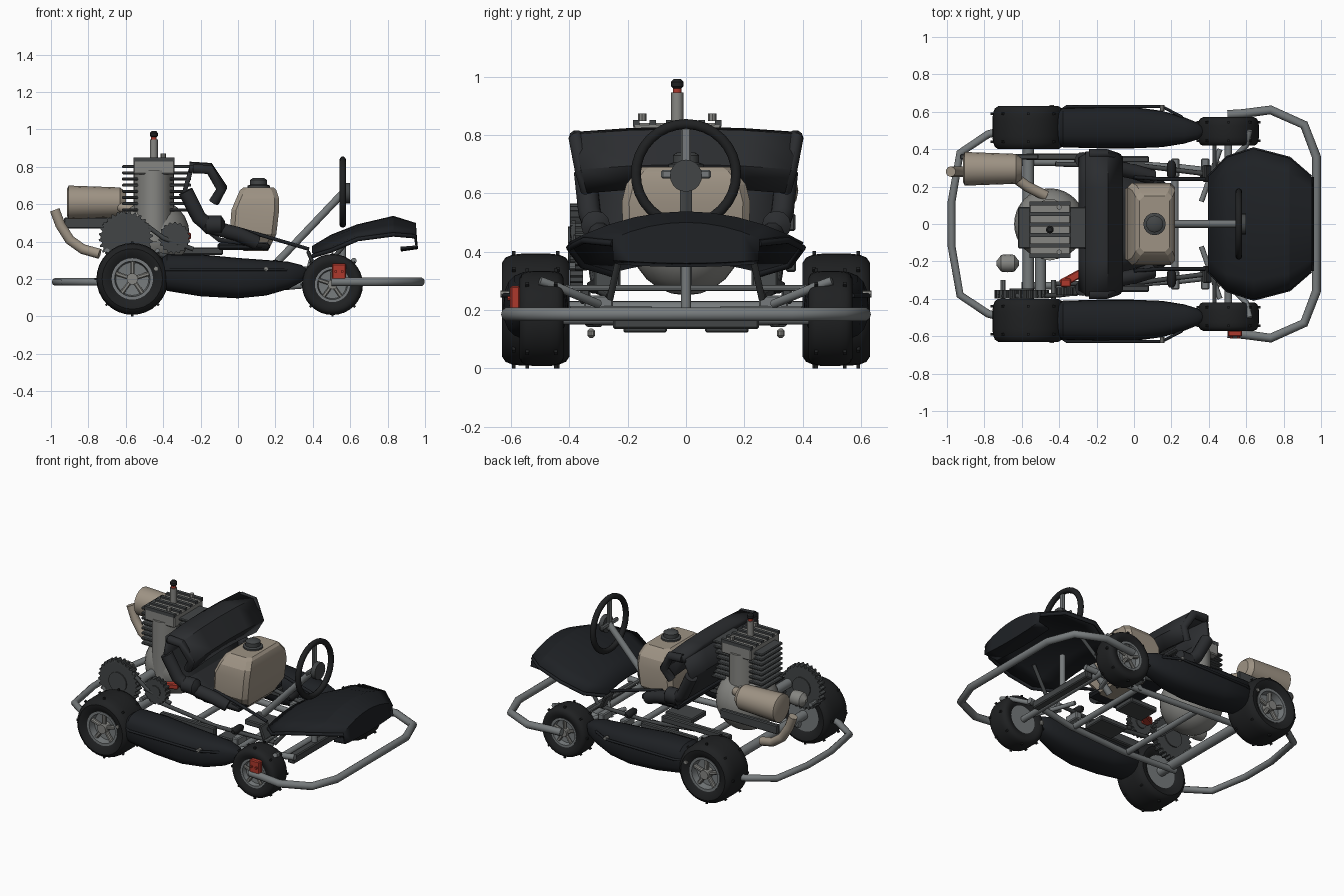
import bpy, bmesh
from math import pi, sin, cos, radians
from mathutils import Vector, Matrix

if "Cube" in bpy.data.objects:
    bpy.data.objects.remove(bpy.data.objects["Cube"])

def mat(name, r, g, b):
    m = bpy.data.materials.new(name)
    m.diffuse_color = (r, g, b, 1)
    m.use_nodes = True
    m.node_tree.nodes["Principled BSDF"].inputs["Base Color"].default_value = m.diffuse_color
    return m

RUBBER = mat("rubber", .014, .015, .016)
BLACK = mat("black_panel", .013, .015, .018)
PAD = mat("seat_charcoal", .024, .026, .029)
DARK = mat("dark_metal", .055, .06, .062)
STEEL = mat("steel", .18, .195, .2)
CAST = mat("cast_grey", .24, .24, .225)
BEIGE = mat("beige", .34, .29, .23)
RED = mat("red", .42, .04, .025)

def finish(name, bm, m, smooth=35):
    bmesh.ops.recalc_face_normals(bm, faces=bm.faces)
    me = bpy.data.meshes.new(name)
    bm.to_mesh(me); bm.free()
    ob = bpy.data.objects.new(name, me)
    bpy.context.collection.objects.link(ob)
    me.materials.append(m)
    if smooth:
        bpy.ops.object.select_all(action='DESELECT')
        ob.select_set(True)
        bpy.context.view_layer.objects.active = ob
        bpy.ops.object.shade_smooth_by_angle(angle=radians(smooth))
    return ob

def loft(name, rings, m, closed=True, caps=True, thick=0, loop=False, smooth=35):
    bm = bmesh.new()
    vs = [[bm.verts.new(p) for p in r] for r in rings]
    n = len(rings[0])
    for a, b in list(zip(vs, vs[1:])) + ([(vs[-1], vs[0])] if loop else []):
        for i in range(n if closed else n - 1):
            j = (i + 1) % n
            bm.faces.new((a[i], a[j], b[j], b[i]))
    if closed and caps and not loop:
        bm.faces.new(vs[0]); bm.faces.new(vs[-1])
    ob = finish(name, bm, m, smooth)
    if thick:
        s = ob.modifiers.new("thickness", 'SOLIDIFY')
        s.thickness, s.offset = thick, 0
    return ob

def lathe(name, prof, c, axis, m, n=24, loop=False):
    rings = []
    for r, h in prof:
        ring = []
        for i in range(n):
            u, v = r * cos(2 * pi * i / n), r * sin(2 * pi * i / n)
            p = {'x': (h, u, v), 'y': (u, h, v), 'z': (u, v, h)}[axis]
            ring.append(Vector(c) + Vector(p))
        rings.append(ring)
    return loft(name, rings, m, loop=loop)

def cyl(name, c, axis, r, h, m, n=20):
    return lathe(name, [(r, -h / 2), (r, h / 2)], c, axis, m, n)

def box(name, c, size, m, ry=0, rz=0, bev=.006):
    bm = bmesh.new()
    bmesh.ops.create_cube(bm, size=1, matrix=Matrix.Translation(c) @ Matrix.Rotation(rz, 4, 'Z')
                          @ Matrix.Rotation(ry, 4, 'Y') @ Matrix.Diagonal((*size, 1)))
    if bev:
        bmesh.ops.bevel(bm, geom=bm.edges[:], offset=min(bev, min(size) * .3), segments=1, affect='EDGES')
    return finish(name, bm, m, 0)

def tube(name, pts, r, m, cyclic=False):
    cu = bpy.data.curves.new(name, 'CURVE')
    cu.dimensions = '3D'
    cu.bevel_depth, cu.bevel_resolution, cu.use_fill_caps = r, 3, True
    sp = cu.splines.new('POLY')
    sp.points.add(len(pts) - 1)
    for q, p in zip(sp.points, pts):
        q.co = (*p, 1)
    sp.use_cyclic_u = cyclic
    tmp = bpy.data.objects.new(name, cu)
    bpy.context.collection.objects.link(tmp)
    bpy.context.view_layer.update()
    bm = bmesh.new()
    bm.from_mesh(tmp.to_mesh())
    bpy.data.objects.remove(tmp)
    return finish(name, bm, m, 50)

# wheels: tyre, rim, spokes, hub, tread studs
def wheel(name, x, y, z, R, hw, s):
    k = R * .56
    half = [(k, hw * .8), (R * .72, hw * .98), (R * .84, hw), (R * .93, hw * .9), (R * .98, hw * .7), (R, hw * .4), (R, 0)]
    lathe(name + "_tyre", half + [(r, -h) for r, h in half[-2::-1]], (x, y, z), 'y', RUBBER, 32, loop=True)
    f = s * hw
    lathe(name + "_rim", [(k, -f * .8), (k * 1.03, f * .85), (k * .88, f * .85), (k * .82, f * .45), (.03, f * .4)],
          (x, y, z), 'y', STEEL, 32)
    cyl(name + "_hub", (x, y + f * .65, z), 'y', k * .28, hw * .55, CAST)
    for i in range(5):
        a = i * 2 * pi / 5 + .3
        box(name + "_spoke", (x + cos(a) * k * .55, y + f * .65, z + sin(a) * k * .55), (k * .75, hw * .22, k * .22), CAST, ry=-a)
    for i in range(8):
        a = i * pi / 4 + pi / 2
        for t in (-.65, .65):
            box(name + "_stud", (x + cos(a) * R, y + t * hw, z + sin(a) * R), (z * 2 - R * 2, .012, .012), RUBBER, ry=-a, bev=0)

for s in (1, -1):
    side = "left" if s > 0 else "right"
    wheel("rear_wheel_" + side, -.565, s * .515, .201, .192, .115, s)
    wheel("front_wheel_" + side, .505, s * .495, .171, .163, .076, s)

    # side pod and outer nerf bar
    secs = [(-.41, .515, .085, .235, .075), (-.38, .515, .105, .235, .098), (-.2, .515, .11, .22, .112), (0, .515, .11, .205, .108),
            (.15, .508, .097, .207, .095), (.27, .5, .07, .22, .073), (.34, .497, .045, .23, .045), (.37, .495, .015, .235, .015)]
    def q(v): return abs(v) ** .75 * (1 if v >= 0 else -1)
    loft("side_pod_" + side, [[(x, s * (y + hy * q(cos(i * pi / 10))), z + hz * q(sin(i * pi / 10))) for i in range(20)]
                              for x, y, hy, z, hz in secs], BLACK)
    tube("nerf_bar_" + side, [(-.4, s * .6, .25), (-.36, s * .628, .25), (.15, s * .628, .25), (.26, s * .57, .25)], .008, BLACK)
    for x in (-.44, .15):
        cyl("pod_bolt_" + side, (x, s * .62, .255), 'y', .012, .03, CAST, 8)

    # chassis rail, seat mounts, brackets
    tube("chassis_rail_" + side, [(-.6, s * .33, .18), (-.2, s * .33, .16), (.25, s * .3, .16), (.6, s * .26, .19)], .02, STEEL)
    tube("upper_rail_" + side, [(-.42, s * .32, .33), (.05, s * .31, .27), (.45, s * .26, .25)], .013, DARK)
    box("rail_block_" + side, (-.12, s * .345, .25), (.4, .035, .06), DARK)
    for x in (.22, .38):
        box("clamp_" + side, (x, s * .3, .225), (.045, .1, .05), STEEL)
    box("floor_box_" + side, (.1, s * .14, .14), (.2, .15, .035), DARK)
    tube("steering_arm_" + side, [(.36, s * .12, .2), (.46, s * .4, .2)], .014, STEEL)
    tube("fairing_strut_" + side, [(.45, s * .26, .24), (.6, s * .22, .42)], .012, DARK)
    tube("axle_strut_" + side, [(.48, s * .3, .22), (.6, s * .42, .27), (.62, s * .5, .3)], .015, STEEL)
    box("pedal_" + side, (.39, s * .27, .31), (.02, .09, .09), DARK, ry=-.4)
    tube("pedal_arm_" + side, [(.39, s * .26, .31), (.36, s * .26, .2)], .01, STEEL)
    tube("control_rod_" + side, [(.0, s * .25, .47), (.14, s * .24, .43), (.38, s * .24, .36)], .01, BLACK)
    lathe("foot_peg_" + side, [(.012, -.05), (.024, -.03), (.024, .03), (.012, .05)], (.2, s * .29, .28), 'y', RUBBER, 12)
    lathe("lower_bolt_" + side, [(.005, -.016), (.014, -.008), (.014, .008), (.005, .016)], (.45, s * .325, .12), 'z', CAST, 10)

    # seat bolsters
    tube("back_bolster_" + side, [(-.24, s * .375, .79), (-.15, s * .375, .785), (-.09, s * .355, .68), (-.13, s * .335, .61)], .027, PAD)
    tube("seat_bolster_" + side, [(-.28, s * .345, .67), (-.21, s * .33, .53), (-.15, s * .31, .48), (0, s * .28, .44), (.1, s * .25, .395)], .04, PAD)
    lathe("bolster_end_" + side, [(.02, -.06), (.05, -.03), (.05, .05), (.02, .07)], (-.14, s * .31, .49), 'x', PAD, 12)

# bumpers
tube("front_bumper", [(.5, -.585, .185), (.58, -.59, .185), (.73, -.61, .185), (.91, -.53, .185), (.975, -.36, .185),
                      (.975, .36, .185), (.91, .53, .185), (.73, .61, .185), (.58, .59, .185), (.5, .585, .185)], .024, STEEL)
tube("rear_bumper", [(-.7, -.5, .185), (-.78, -.48, .185), (-.93, -.38, .185), (-.975, -.12, .185),
                     (-.975, .12, .185), (-.93, .38, .185), (-.78, .48, .185), (-.7, .5, .185)], .021, STEEL)

# axles and cross members
cyl("rear_axle", (-.565, 0, .2), 'y', .03, .9, STEEL)
cyl("front_axle", (.505, 0, .17), 'y', .02, .86, STEEL)
cyl("tie_rod", (.43, 0, .275), 'y', .011, .9, STEEL, 10)
for x in (-.22, .22):
    cyl("cross_member", (x, 0, .165), 'y', .019, .64, STEEL)
box("front_beam", (.56, 0, .16), (.05, .5, .05), DARK)
tube("front_post", [(.56, 0, .17), (.56, 0, .4)], .018, STEEL)

# front fairing: arched sheet with turned-down front lip
nose = [(.40, .25, .37, .335), (.50, .355, .43, .365), (.64, .40, .485, .425), (.83, .35, .53, .45),
        (.945, .25, .495, .44), (.955, .25, .365, .375), (.87, .24, .355, .365)]
loft("front_fairing", [[(x, w * t, zc + (ze - zc) * abs(t) ** 2) for t in (-1, -.75, -.5, -.25, 0, .25, .5, .75, 1)]
                       for x, w, zc, ze in nose], BLACK, closed=False, thick=.016, smooth=20)
for s in (1, -1):
    tube("fairing_edge", [(x, s * w, ze - .012) for x, w, zc, ze in nose[:5]], .011, BLACK)

# steering
tube("steering_wheel", [(.56, .172 * cos(i * pi / 16), .665 + .172 * sin(i * pi / 16)) for i in range(32)], .018, RUBBER, True)
cyl("steering_hub", (.585, 0, .66), 'x', .055, .03, DARK)
box("vertical_spoke", (.56, 0, .725), (.018, .035, .2), STEEL)
box("cross_spoke", (.56, 0, .665), (.018, .17, .028), STEEL)
tube("steering_column", [(.57, 0, .67), (.19, 0, .27)], .021, STEEL)

# seat: curled back rest, reclined sheet and base
shell = [(-.26, .79, .385), (-.15, .785, .385), (-.08, .68, .36), (-.12, .61, .34)]
loft("seat_back_roll", [[(x, w * t, z + .018 * (1 - t * t)) for t in (-1, -.5, 0, .5, 1)] for x, z, w in shell],
     PAD, closed=False, thick=.04, smooth=15)
base = [(-.25, .79, .375), (-.285, .67, .355), (-.2, .49, .315), (-.1, .41, .28), (.16, .375, .23)]
loft("seat_shell", [[(x, w * t, z) for t in (-1, -.5, 0, .5, 1)] for x, z, w in base], PAD, closed=False, thick=.025, smooth=20)
box("seat_pan", (.03, 0, .375), (.28, .46, .04), BLACK, bev=.012)

# fuel tank: chamfered rectangular sections, leaning back at the top
def chamfer(z, a, b, w, c=.025):
    return [(a + c, -w, z), (b - c, -w, z), (b, -w + c, z), (b, w - c, z), (b - c, w, z), (a + c, w, z), (a, w - c, z), (a, -w + c, z)]
tank = [(.35, .03, .16, .15), (.44, -.045, .205, .215), (.57, -.035, .22, .22), (.63, -.01, .22, .205), (.675, .01, .205, .17), (.69, .03, .19, .15)]
loft("fuel_tank", [chamfer(*r) for r in tank], BEIGE, smooth=20)
lathe("filler_cap", [(.06, -.03), (.06, .005), (.045, .01), (.045, .035), (.03, .045)], (.11, 0, .695), 'z', DARK, 16)

# engine
EX, EY = -.45, -.03
lathe("crankcase", [(.19 * sin(i * pi / 12) + .001, -.19 * cos(i * pi / 12)) for i in range(13)], (EX, 0, .44), 'z', CAST, 32)
loft("cylinder_barrel", [[(EX + .108 * cos(i * pi / 14), EY + .165 * sin(i * pi / 14), z) for i in range(28)] for z in (.4, .78)], CAST)
for i in range(8):
    box("cooling_fin", (EX + .015, EY + .01, .57 + i * .033), (.37, .22, .016), DARK, bev=.005)
box("cylinder_head", (EX, EY, .8), (.22, .3, .08), CAST)
for i in range(6):
    box("head_fin", (EX, EY - .14 + i * .056, .84), (.22, .022, .022), DARK, bev=0)
for y in (-.12, .12):
    cyl("head_bolt", (EX + .05, EY + y, .86), 'z', .014, .025, CAST, 8)
cyl("spark_plug_base", (EX, EY, .895), 'z', .021, .1, CAST, 12)
cyl("spark_plug_collar", (EX, EY, .95), 'z', .015, .04, RED, 12)
lathe("spark_plug_cap", [(.012, -.018), (.021, -.008), (.021, .008), (.012, .018)], (EX, EY, .974), 'z', RUBBER, 12)
lathe("breather_bulb", [(.012, -.06), (.045, -.035), (.048, 0), (.045, .035), (.012, .06)], (-.675, -.21, .42), 'x', CAST, 16)
cyl("drive_shaft", (-.5, -.28, .42), 'y', .03, .2, STEEL)

# exhaust
lathe("muffler", [(.07, -.155), (.09, -.145), (.08, .13), (.055, .16)], (-.76, .295, .61), 'x', BEIGE, 16)
tube("tail_pipe", [(-.98, .28, .57), (-.95, .28, .49), (-.9, .28, .41), (-.83, .28, .36), (-.74, .26, .335)], .028, BEIGE)
tube("exhaust_header", [(-.64, .25, .59), (-.57, .2, .57), (-.47, .15, .55)], .028, BEIGE)
box("muffler_mount", (-.72, .36, .5), (.42, .03, .06), DARK)
box("muffler_rail", (-.33, .36, .35), (.5, .035, .04), DARK)

# gears and chain guard on the right side
def gear(name, x, y, z, R, teeth, w):
    pts = [(x + r * cos(a), z + r * sin(a)) for i in range(teeth) for r, a in
           ((R * .9, 2 * pi * i / teeth), (R, 2 * pi * (i + .25) / teeth), (R, 2 * pi * (i + .5) / teeth), (R * .9, 2 * pi * (i + .75) / teeth))]
    loft(name, [[(px, y + h, pz) for px, pz in pts] for h in (-w / 2, w / 2)], DARK, smooth=0)
    cyl(name + "_hub", (x, y, z), 'y', R * .45, w * 1.3, DARK)
gear("large_gear", -.6, -.375, .42, .145, 28, .045)
gear("small_gear", -.34, -.36, .42, .085, 18, .04)
tube("chain_guard", [(-.72, -.385, .48), (-.62, -.385, .55), (-.52, -.385, .51), (-.4, -.38, .42), (-.24, -.36, .36)], .013, DARK)
for x in (-.7, -.43):
    cyl("gear_spacer", (x, -.35, .35), 'y', .014, .1, STEEL, 10)

# red parts
box("clutch_lever", (-.325, -.285, .43), (.15, .045, .035), RED, rz=.5)
box("clutch_lever_end", (-.365, -.315, .435), (.055, .045, .045), RED)
box("brake_caliper", (.54, -.585, .24), (.075, .035, .085), RED)
for x in (-.018, .018):
    cyl("caliper_bolt", (.54 + x, -.605, .24), 'y', .008, .015, RED, 8)
